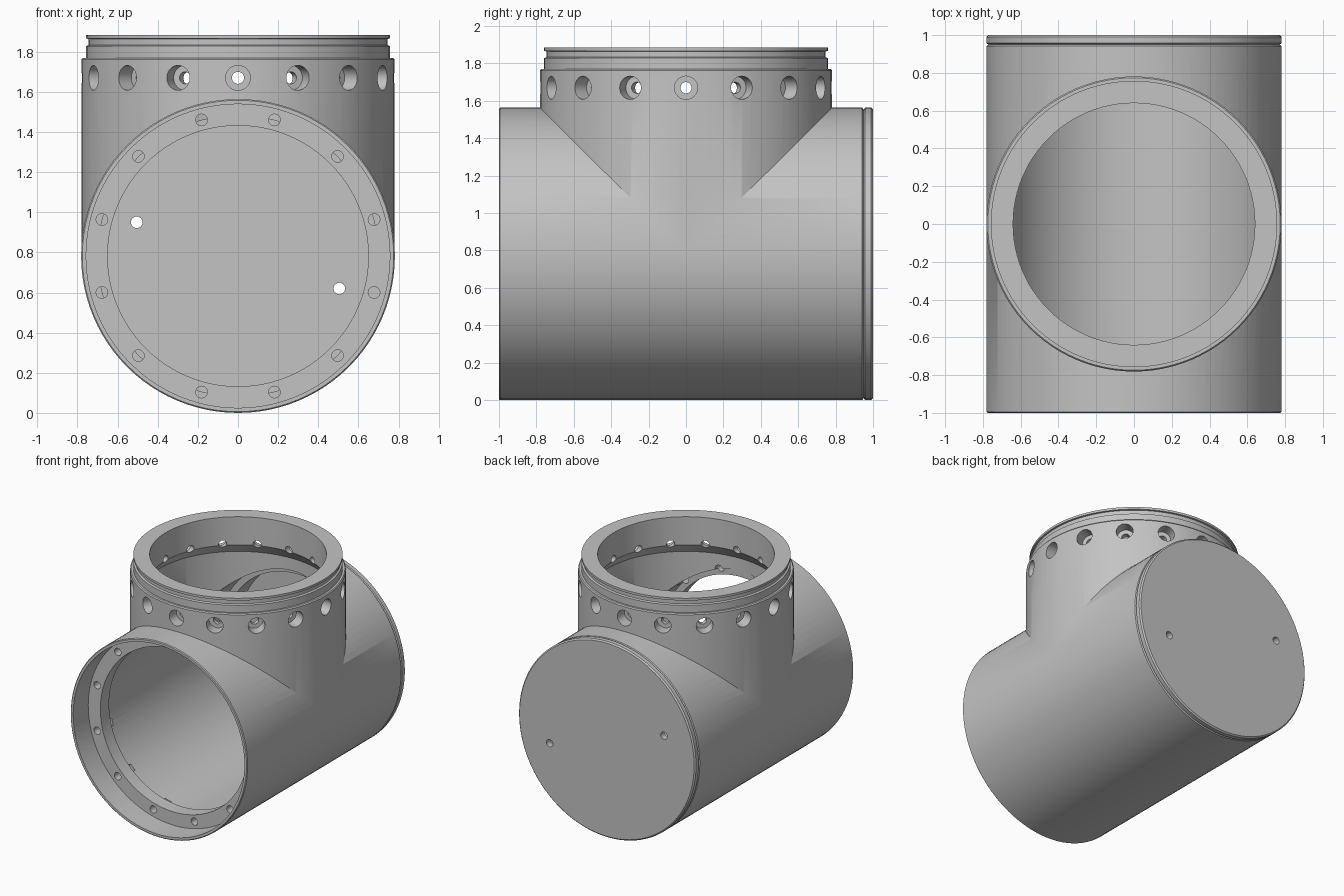
import bpy, bmesh
from math import pi, sin, cos, radians
from mathutils import Matrix

cube = bpy.data.objects.get("Cube")
if cube:
    bpy.data.objects.remove(cube, do_unlink=True)

R = 0.782            # outer radius of the pipe, also the height of its axis
BORE = 0.70          # radius of the inner cavity
SIDES = 96

grey = bpy.data.materials.new("machined_grey")
grey.use_nodes = True
grey.diffuse_color = (0.55, 0.55, 0.55, 1)
grey.node_tree.nodes["Principled BSDF"].inputs["Base Color"].default_value = (0.55, 0.55, 0.55, 1)


def lathe(name, profile, places, sides=SIDES):
    """Closed turned solid from (radius, height) points, repeated at each place."""
    bm = bmesh.new()
    for place in places:
        part = bmesh.new()
        points = [(0, profile[0][1])] + profile + [(0, profile[-1][1])]
        verts = [part.verts.new((r, 0, h)) for r, h in points]
        edges = [part.edges.new(pair) for pair in zip(verts, verts[1:])]
        bmesh.ops.spin(part, geom=verts + edges, axis=(0, 0, 1), cent=(0, 0, 0),
                       angle=2 * pi, steps=sides, use_merge=True)
        bmesh.ops.remove_doubles(part, verts=part.verts, dist=1e-5)
        bmesh.ops.recalc_face_normals(part, faces=part.faces)
        part.transform(place)
        temp = bpy.data.meshes.new("temp")
        part.to_mesh(temp)
        part.free()
        bm.from_mesh(temp)
        bpy.data.meshes.remove(temp)
    mesh = bpy.data.meshes.new(name)
    bm.to_mesh(mesh)
    bm.free()
    mesh.materials.append(grey)
    obj = bpy.data.objects.new(name, mesh)
    bpy.context.scene.collection.objects.link(obj)
    return obj


def activate(obj):
    bpy.ops.object.select_all(action='DESELECT')
    obj.select_set(True)
    bpy.context.view_layer.objects.active = obj


def combine(target, tool, operation):
    mod = target.modifiers.new(operation, 'BOOLEAN')
    mod.operation, mod.solver, mod.object = operation, 'EXACT', tool
    activate(target)
    bpy.ops.object.modifier_apply(modifier=mod.name)


def along_y(x, z):
    return Matrix.Translation((x, 0, z)) @ Matrix.Rotation(-pi / 2, 4, 'X')


upright = Matrix.Identity(4)
pipe_axis = along_y(0, R)

# Main pipe, with a small chamfer beside the cap joint
body = lathe("tee_body", [(R - 0.006, -1), (R, -0.994), (R, 0.942), (R - 0.012, 0.95)], [pipe_axis])

# Upright neck with its stepped and grooved rim
neck = lathe("neck", [(R - 0.001, R), (R - 0.001, 1.762), (0.774, 1.77), (0.758, 1.77), (0.758, 1.828),
                      (0.745, 1.834), (0.745, 1.864), (0.758, 1.866), (0.758, 1.884)], [upright])
combine(body, neck, 'UNION')

# Front recess, bolt flange, cavity and rear ring
main_bore = lathe("main_bore", [(0.757, -1.1), (0.757, -0.81), (0.65, -0.81), (0.65, -0.7), (BORE, -0.7),
                                (BORE, 0.76), (0.65, 0.76), (0.65, 1.05)], [pipe_axis])

# Neck cavity below a thicker ring
neck_bore = lathe("neck_bore", [(BORE - 0.002, R), (BORE - 0.002, 1.58), (0.64, 1.66), (0.64, 2)], [upright])

# Counterbored holes around the neck
ring = [Matrix.Translation((0, 0, 1.67)) @ Matrix.Rotation(2 * pi * i / 16, 4, 'Z') @ Matrix.Rotation(pi / 2, 4, 'Y')
        for i in range(16)]
neck_holes = lathe("neck_holes", [(0.03, 0.56), (0.03, 0.69), (0.062, 0.69), (0.062, 0.85)], ring, 24)

# Bolt holes through the front flange
angles = [radians(15 + 30 * i) for i in range(12)]
bolts = [along_y(0.702 * cos(a), R + 0.702 * sin(a)) for a in angles]
flange_holes = lathe("flange_holes", [(0.029, -0.9), (0.029, -0.62)], bolts, 24)

# Rear end cap with two small through holes
cap = lathe("end_cap", [(R - 0.012, 0.95), (R, 0.957), (R, 0.99), (R - 0.01, 1)], [pipe_axis])
cap_holes = lathe("cap_holes", [(0.029, 0.85), (0.029, 1.1)], [along_y(-0.505, 0.95), along_y(0.505, 0.62)], 24)

for cutter in (main_bore, neck_bore, neck_holes, flange_holes):
    combine(body, cutter, 'DIFFERENCE')
combine(cap, cap_holes, 'DIFFERENCE')

for helper in (neck, main_bore, neck_bore, neck_holes, flange_holes, cap_holes):
    bpy.data.objects.remove(helper, do_unlink=True)

for obj in (body, cap):
    activate(obj)
    bpy.ops.object.shade_smooth_by_angle(angle=radians(30))
